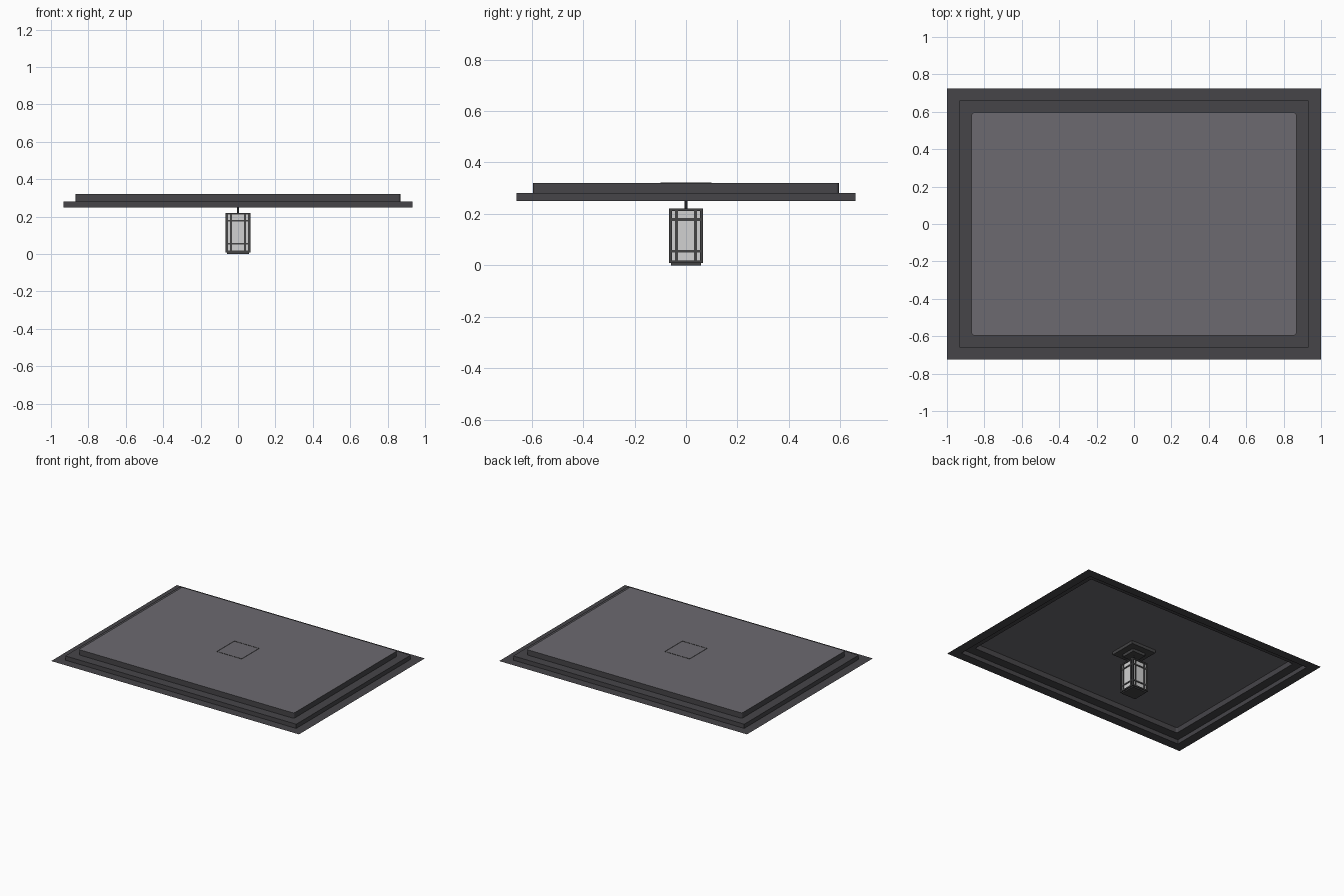
import bpy, bmesh
from math import pi, sin, cos

if "Cube" in bpy.data.objects:
    bpy.data.objects.remove(bpy.data.objects["Cube"])


def material(name, rgb):
    m = bpy.data.materials.new(name)
    m.diffuse_color = (*rgb, 1)
    m.use_nodes = True
    m.node_tree.nodes["Principled BSDF"].inputs["Base Color"].default_value = m.diffuse_color
    return m


DARK = material("dark trim", (0.061, 0.059, 0.066))
PANEL = material("grey panel", (0.150, 0.144, 0.160))
METAL = material("dark metal", (0.058, 0.058, 0.060))
GLASS = material("pale glass", (0.64, 0.64, 0.64))


def finish(name, bm, mats):
    me = bpy.data.meshes.new(name)
    bm.to_mesh(me)
    bm.free()
    for m in mats:
        me.materials.append(m)
    ob = bpy.data.objects.new(name, me)
    bpy.context.collection.objects.link(ob)
    return ob


def add_box(bm, x, y, z):
    """Box from (min, max) ranges."""
    r = bmesh.ops.create_cube(bm, size=1)
    for v in r["verts"]:
        v.co = [a[0] + (c + 0.5) * (a[1] - a[0]) for c, a in zip(v.co, (x, y, z))]
    return r["verts"]


def box(name, half, z, mat):
    bm = bmesh.new()
    add_box(bm, (-half, half), (-half, half), z)
    return finish(name, bm, [mat])


def rounded_rect(hx, hy, r, n=4):
    pts = []
    for k, (sx, sy) in enumerate(((1, 1), (-1, 1), (-1, -1), (1, -1))):
        for i in range(n + 1):
            a = (k + i / n) * pi / 2
            pts.append((sx * (hx - r) + r * cos(a), sy * (hy - r) + r * sin(a)))
    return pts


# stepped ceiling tray: one thin sheet rising in two steps to the panel
bm = bmesh.new()
rings = []
for hx, hy, z, r in ((1, 0.725, 0.25, 0.0002), (0.932, 0.66, 0.25, 0.0002),
                     (0.932, 0.66, 0.281, 0.0002), (0.868, 0.595, 0.281, 0.012),
                     (0.868, 0.595, 0.32, 0.012)):
    rings.append([bm.verts.new((x, y, z)) for x, y in rounded_rect(hx, hy, r)])
for a, b in zip(rings, rings[1:]):
    for i in range(len(a)):
        j = (i + 1) % len(a)
        bm.faces.new((a[i], a[j], b[j], b[i]))
bm.faces.new(rings[-1]).material_index = 1
finish("ceiling_tray", bm, [DARK, PANEL])

# canopy: open-topped stepped mount under the panel
bm = bmesh.new()
for half, z in ((0.1, (0.298, 0.322)), (0.052, (0.278, 0.298))):
    add_box(bm, (-half, half), (-half, half), z)
bmesh.ops.delete(bm, geom=[f for f in bm.faces if f.calc_center_median().z > 0.32],
                 context="FACES_ONLY")
finish("canopy", bm, [METAL])

# hanging rod
bm = bmesh.new()
r = bmesh.ops.create_cone(bm, cap_ends=True, segments=10, radius1=0.005,
                          radius2=0.005, depth=0.08)
bmesh.ops.translate(bm, verts=r["verts"], vec=(0, 0, 0.25))
finish("hanging_rod", bm, [METAL])

# lantern glass, cap and base
box("lantern_glass", 0.058, (0.012, 0.214), GLASS)
box("lantern_cap", 0.065, (0.211, 0.22), METAL)
box("lantern_bottom_frame", 0.065, (0.009, 0.019), METAL)
box("lantern_base", 0.058, (0.0, 0.009), METAL)

# corner posts
bm = bmesh.new()
for sx in (-1, 1):
    for sy in (-1, 1):
        add_box(bm, sorted((sx * 0.054, sx * 0.066)), sorted((sy * 0.054, sy * 0.066)),
                (0.009, 0.22))
finish("lantern_posts", bm, [METAL])

# glazing bars: two uprights and two rails on each of the four sides
bm = bmesh.new()
for s in (-1, 1):
    depth = sorted((s * 0.056, s * 0.063))
    for t in (-1, 1):
        upright = sorted((t * 0.032, t * 0.042))
        add_box(bm, upright, depth, (0.012, 0.214))
        add_box(bm, depth, upright, (0.012, 0.214))
    for z in (0.055, 0.178):
        rail = (z - 0.005, z + 0.005)
        add_box(bm, (-0.06, 0.06), depth, rail)
        add_box(bm, depth, (-0.06, 0.06), rail)
finish("lantern_glazing_bars", bm, [METAL])
